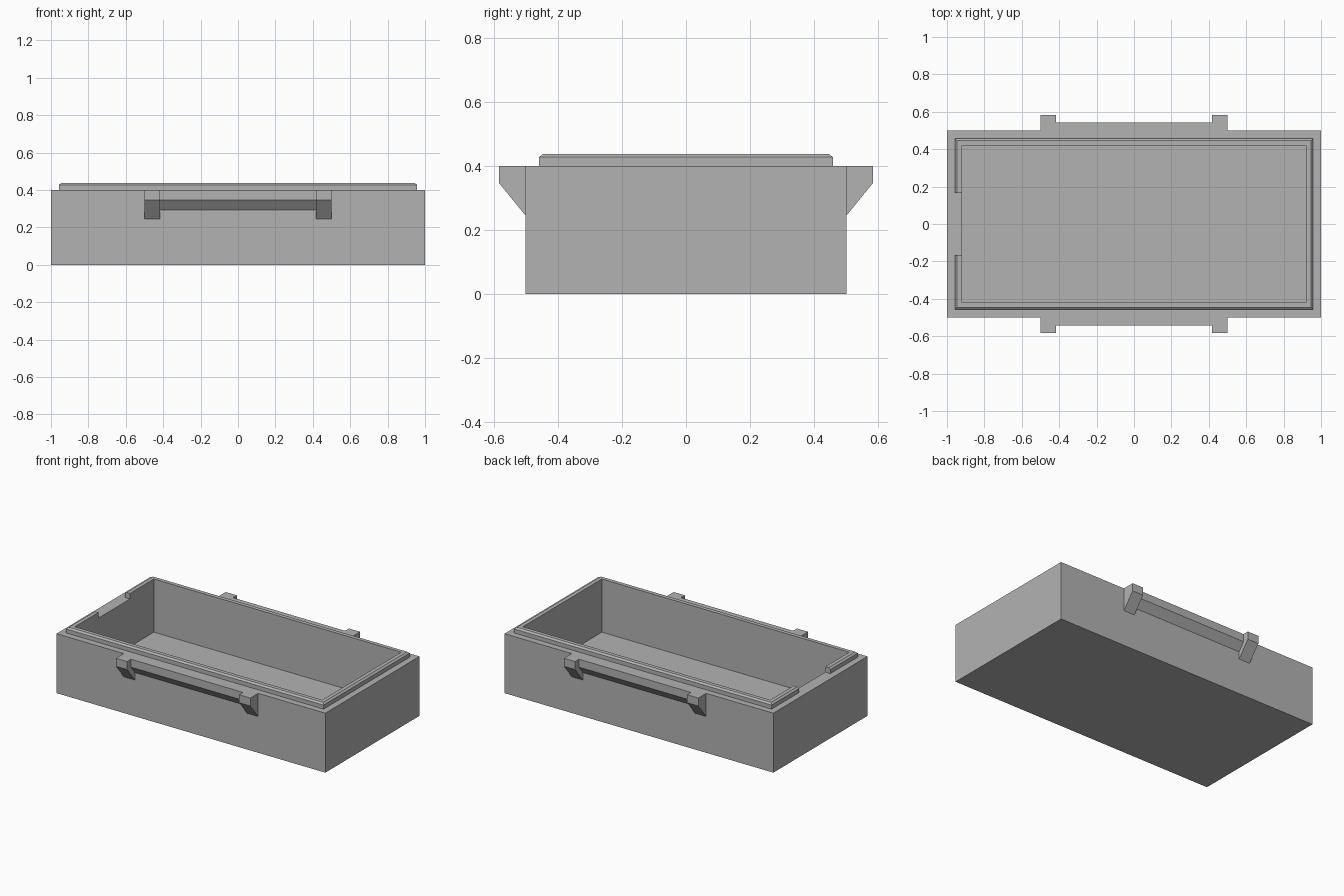
import bpy
import bmesh

cube = bpy.data.objects.get("Cube")
if cube:
    bpy.data.objects.remove(cube, do_unlink=True)

GREY = (0.45, 0.45, 0.45, 1)
mat = bpy.data.materials.new("plain grey")
mat.use_nodes = True
mat.diffuse_color = GREY
mat.node_tree.nodes["Principled BSDF"].inputs["Base Color"].default_value = GREY


def finish(name, bm):
    bmesh.ops.recalc_face_normals(bm, faces=bm.faces)
    mesh = bpy.data.meshes.new(name)
    bm.to_mesh(mesh)
    bm.free()
    mesh.materials.append(mat)
    obj = bpy.data.objects.new(name, mesh)
    bpy.context.collection.objects.link(obj)
    return obj


def loft(name, rings):
    """Join a list of vertex rings and close both ends."""
    bm = bmesh.new()
    loops = [[bm.verts.new(p) for p in ring] for ring in rings]
    n = len(loops[0])
    for a, b in zip(loops, loops[1:]):
        for i in range(n):
            j = (i + 1) % n
            bm.faces.new((a[i], a[j], b[j], b[i]))
    bm.faces.new(loops[0])
    bm.faces.new(loops[-1])
    return finish(name, bm)


def rectangle(inset, z):
    x, y = 1 - inset, 0.5 - inset
    return [(-x, -y, z), (x, -y, z), (x, y, z), (-x, y, z)]


def prism(name, profile, x0, x1, mirror_x):
    """Extrude a (y, z) profile along x, mirrored to the other sides."""
    obj = loft(name, [[(x, y, z) for y, z in profile] for x in (x0, x1)])
    mirror = obj.modifiers.new("mirror", 'MIRROR')
    mirror.use_axis = (mirror_x, True, False)
    mirror.use_mirror_merge = False
    return obj


# Tray: outer wall, raised bevelled lip, inner wall and floor
tray = loft("tray", [rectangle(*s) for s in (
    (0, 0), (0, 0.4), (0.042, 0.4), (0.042, 0.427),
    (0.054, 0.4375), (0.08, 0.4375), (0.08, 0.08))])

# Gap in the lip on one short side
cutter = loft("lip_gap_cutter", [
    [(-0.98, -0.167, z), (-0.9, -0.167, z), (-0.9, 0.167, z), (-0.98, 0.167, z)]
    for z in (0.4, 0.5)])
cutter.hide_render = True
cut = tray.modifiers.new("lip gap", 'BOOLEAN')
cut.operation = 'DIFFERENCE'
cut.solver = 'EXACT'
cut.object = cutter
bpy.context.view_layer.objects.active = tray
bpy.ops.object.modifier_apply(modifier=cut.name)
bpy.data.objects.remove(cutter, do_unlink=True)

# Handles on both long sides: a grip bar between two deeper brackets
prism("handle_bar", [(-0.5, 0.4), (-0.542, 0.4), (-0.542, 0.347), (-0.5, 0.294)],
      -0.417, 0.417, False)
prism("handle_bracket", [(-0.5, 0.4), (-0.583, 0.4), (-0.583, 0.346), (-0.5, 0.244)],
      0.417, 0.5, True)
